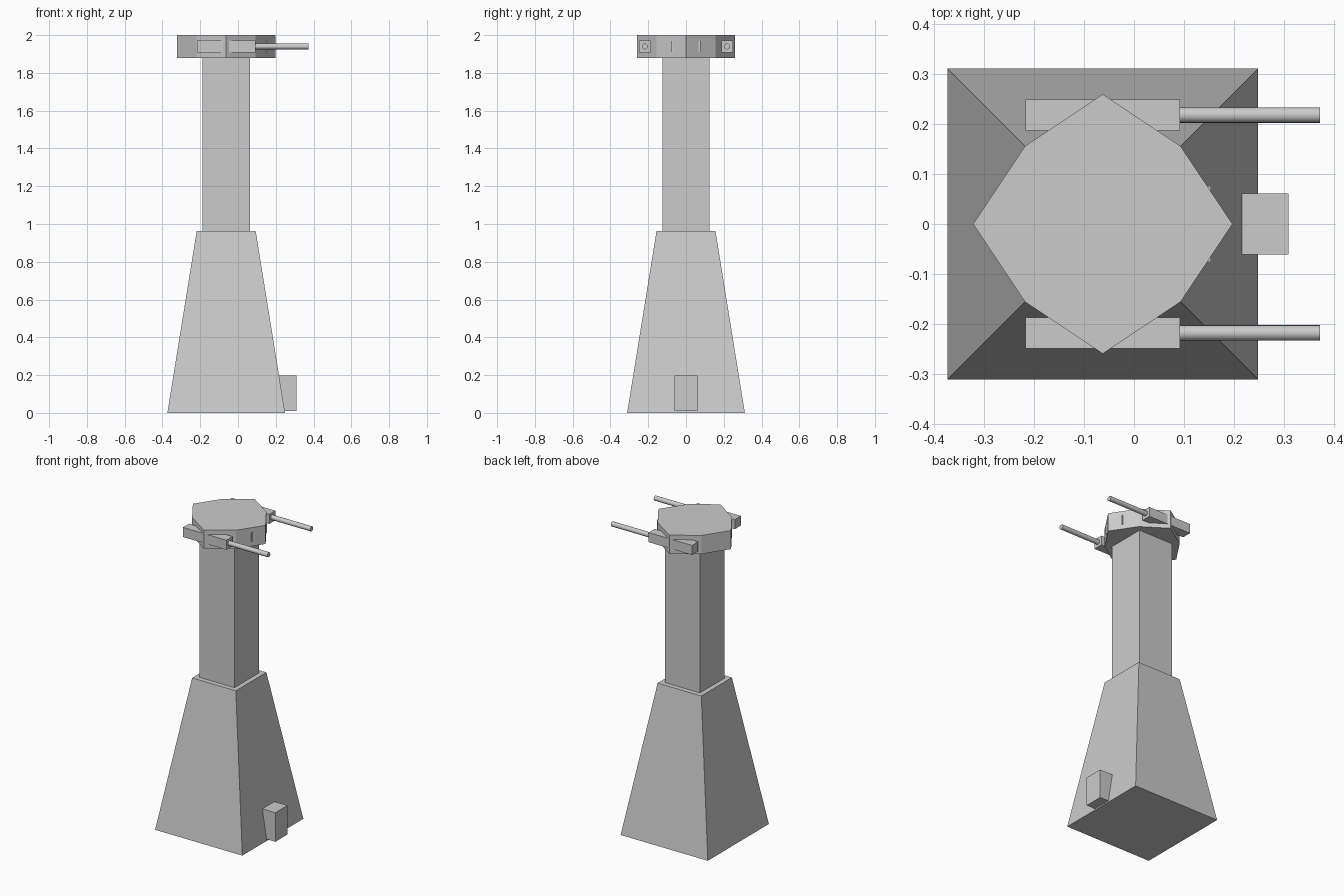
import bpy, bmesh, math

if "Cube" in bpy.data.objects:
    bpy.data.objects.remove(bpy.data.objects["Cube"])

CX = -0.0625  # tower axis


def loft(name, bottom, top, z0, z1):
    """Closed solid between two matching outlines."""
    bm = bmesh.new()
    lo = [bm.verts.new((x, y, z0)) for x, y in bottom]
    hi = [bm.verts.new((x, y, z1)) for x, y in top]
    n = len(lo)
    bm.faces.new(lo[::-1])
    bm.faces.new(hi)
    for i in range(n):
        j = (i + 1) % n
        bm.faces.new((lo[i], lo[j], hi[j], hi[i]))
    mesh = bpy.data.meshes.new(name)
    bm.to_mesh(mesh)
    bm.free()
    ob = bpy.data.objects.new(name, mesh)
    bpy.context.collection.objects.link(ob)
    return ob


def rect(x0, x1, y0, y1):
    return [(x0, y0), (x1, y0), (x1, y1), (x0, y1)]


def square(h):
    return rect(CX - h, CX + h, -h, h)


def box(name, x0, x1, y0, y1, z0, z1):
    r = rect(x0, x1, y0, y1)
    return loft(name, r, r, z0, z1)


# Tapered base and straight column
loft("tower_base", square(0.3115), square(0.156), 0, 0.963)
loft("tower_column", square(0.125), square(0.125), 0.963, 1.88)

# Turret head: octagon with alternating corner radii
octagon = []
for i in range(8):
    r = 0.26 if i % 2 == 0 else 0.156 * math.sqrt(2)
    a = i * math.pi / 4
    octagon.append((CX + r * math.cos(a), r * math.sin(a)))
loft("turret_head", octagon, octagon, 1.88, 2.0)

# Viewport block just breaking through the front facets of the head
box("viewport", 0.0, 0.154, -0.076, 0.076, 1.91, 1.97)

# Entrance porch at the foot
box("entrance", 0.217, 0.31, -0.0615, 0.0615, 0.01, 0.198)

# Twin guns: housing and barrel on each side
for side, label in ((-1, "right"), (1, "left")):
    y = side * 0.2185
    box("gun_housing_" + label, -0.218, 0.092, y - 0.031, y + 0.031, 1.909, 1.971)
    bpy.ops.mesh.primitive_cylinder_add(
        vertices=20, radius=0.0155, depth=0.283,
        location=(0.2315, y, 1.94), rotation=(0, math.pi / 2, 0))
    barrel = bpy.context.object
    barrel.name = "gun_barrel_" + label
    bpy.ops.object.shade_smooth_by_angle()
